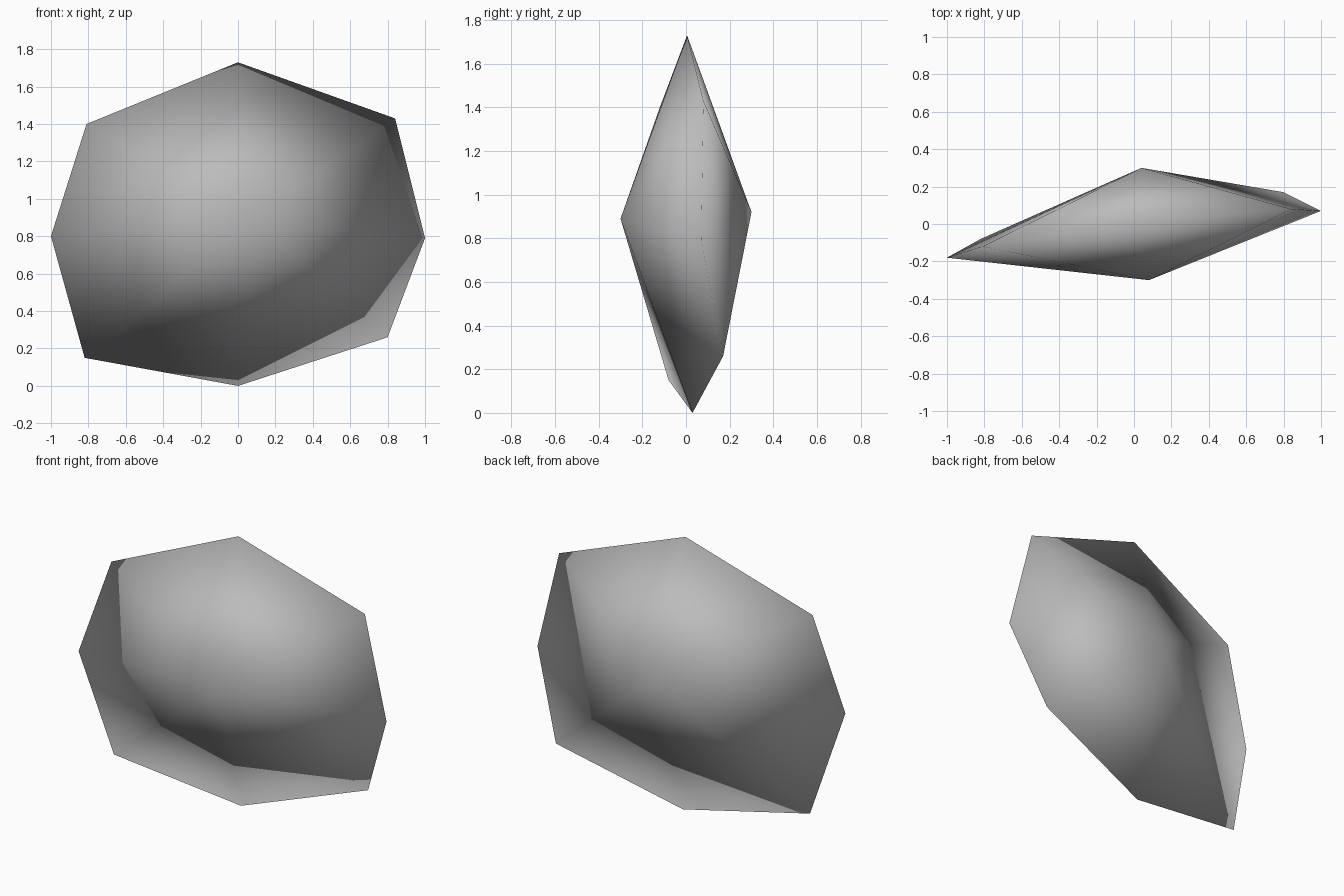
import bpy
import bmesh

cube = bpy.data.objects.get("Cube")
if cube:
    bpy.data.objects.remove(cube, do_unlink=True)

# Plain grey stone
stone = bpy.data.materials.new("stone_grey")
stone.use_nodes = True
grey = (0.5, 0.5, 0.5, 1.0)
stone.diffuse_color = grey
stone.node_tree.nodes["Principled BSDF"].inputs["Base Color"].default_value = grey

# Uneven eight-sided rim, clockwise from the top as seen from the front
rim_points = [
    (0.0, 0.005, 1.73),
    (0.84, 0.08, 1.43),
    (1.0, 0.07, 0.79),
    (0.80, 0.17, 0.26),
    (0.0, 0.03, 0.0),
    (-0.82, -0.08, 0.15),
    (-1.0, -0.18, 0.80),
    (-0.81, -0.12, 1.40),
]
front_peak = (0.08, -0.30, 0.89)
back_peak = (0.04, 0.30, 0.92)

# Flat pebble: a fan from each peak to the shared rim
bm = bmesh.new()
rim = [bm.verts.new(p) for p in rim_points]
for peak in (front_peak, back_peak):
    tip = bm.verts.new(peak)
    for i, corner in enumerate(rim):
        bm.faces.new((tip, corner, rim[(i + 1) % len(rim)]))
bmesh.ops.recalc_face_normals(bm, faces=bm.faces[:])

# Smooth all over, including the rim
for face in bm.faces:
    face.smooth = True

mesh = bpy.data.meshes.new("flat_stone")
bm.to_mesh(mesh)
bm.free()
mesh.materials.append(stone)
pebble = bpy.data.objects.new("flat_stone", mesh)
bpy.context.collection.objects.link(pebble)
